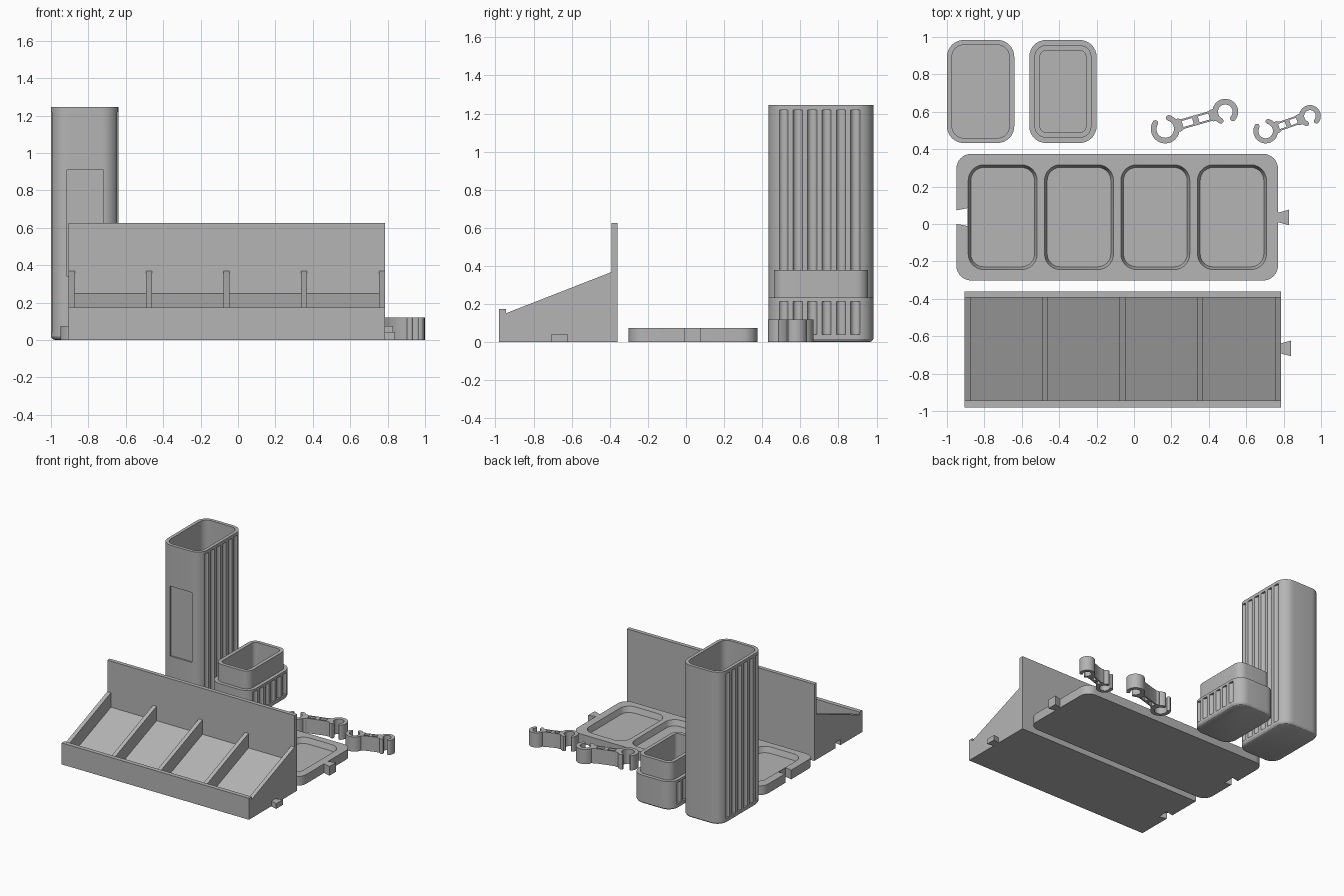
import bpy, bmesh, math
from mathutils import Matrix, Vector

if "Cube" in bpy.data.objects:
    bpy.data.objects.remove(bpy.data.objects["Cube"])

grey = bpy.data.materials.new("plain grey")
grey.diffuse_color = (0.46, 0.46, 0.46, 1)
grey.use_nodes = True
grey.node_tree.nodes["Principled BSDF"].inputs["Base Color"].default_value = grey.diffuse_color


def loft(name, rings):
    """Closed solid through equal-length rings of 3D points."""
    bm = bmesh.new()
    loops = [[bm.verts.new(p) for p in ring] for ring in rings]
    n = len(loops[0])
    for a, b in zip(loops, loops[1:]):
        for i in range(n):
            j = (i + 1) % n
            bm.faces.new((a[i], a[j], b[j], b[i]))
    bm.faces.new(loops[0][::-1])
    bm.faces.new(loops[-1])
    bmesh.ops.recalc_face_normals(bm, faces=bm.faces)
    me = bpy.data.meshes.new(name)
    bm.to_mesh(me)
    bm.free()
    me.materials.append(grey)
    ob = bpy.data.objects.new(name, me)
    bpy.context.collection.objects.link(ob)
    return ob


def prism(name, pts, z0, z1):
    return loft(name, [[(x, y, z) for x, y in pts] for z in (z0, z1)])


def box(name, x0, x1, y0, y1, z0, z1):
    return prism(name, [(x0, y0), (x1, y0), (x1, y1), (x0, y1)], z0, z1)


def side_prism(name, pts, x0, x1):
    """Extrude a (y, z) profile along x."""
    return loft(name, [[(x, y, z) for y, z in pts] for x in (x0, x1)])


def rounded(x0, x1, y0, y1, r, inset=0.0, seg=8):
    x0, x1, y0, y1 = x0 + inset, x1 - inset, y0 + inset, y1 - inset
    r = max(r - inset, 0.02)
    pts = []
    for k, (cx, cy) in enumerate([(x1 - r, y1 - r), (x0 + r, y1 - r),
                                  (x0 + r, y0 + r), (x1 - r, y0 + r)]):
        for i in range(seg + 1):
            a = (k + i / seg) * math.pi / 2
            pts.append((cx + r * math.cos(a), cy + r * math.sin(a)))
    return pts


def rounded_loft(name, rect, r, levels):
    """Loft of rounded rectangles given as (z, inset) levels."""
    return loft(name, [[(x, y, z) for x, y in rounded(*rect, r, i)] for z, i in levels])


def circle(cx, cy, r, n=20):
    return [(cx + r * math.cos(2 * math.pi * i / n), cy + r * math.sin(2 * math.pi * i / n))
            for i in range(n)]


def cut(ob, cutters):
    for c in cutters:
        m = ob.modifiers.new("cut", 'BOOLEAN')
        m.operation, m.solver, m.object = 'DIFFERENCE', 'EXACT', c
    bpy.context.view_layer.update()
    ev = ob.evaluated_get(bpy.context.evaluated_depsgraph_get())
    me = bpy.data.meshes.new_from_object(ev)
    ob.modifiers.clear()
    ob.data = me
    me.materials.clear()
    me.materials.append(grey)
    for c in cutters:
        bpy.data.objects.remove(c)


def grooves(x0, x1, z0, z1):
    """Six round flutes on both x sides."""
    return [prism("groove", circle(x, 0.70 + (i - 2.5) * 0.0755, 0.026), z0, z1)
            for x in (x0 - 0.009, x1 + 0.009) for i in range(6)]


def dovetail(name, x, y, depth, half_in, half_out, z0, z1):
    return prism(name, [(x, y - half_in), (x + depth, y - half_out),
                        (x + depth, y + half_out), (x, y + half_in)], z0, z1)


# Tall fluted container with a shallow label recess on the front
foot = [(0, 0.022), (0.006, 0.008), (0.018, 0)]
tall = (-1.0, -0.64, 0.433, 0.984)
body = rounded_loft("tall_container", tall, 0.09,
                    foot + [(1.245, 0), (1.245, 0.027), (0.04, 0.027)])
cut(body, grooves(-1.0, -0.64, 0.04, 1.22)
    + [box("recess", -0.915, -0.72, 0.40, 0.445, 0.34, 0.91)])

# Short fluted cup with a stepped neck
short = (-0.56, -0.20, 0.433, 0.984)
cup = rounded_loft("short_cup", short, 0.09,
                   foot + [(0.235, 0), (0.235, 0.028), (0.38, 0.028),
                           (0.38, 0.057), (0.04, 0.057)])
cut(cup, grooves(-0.56, -0.20, 0.04, 0.215))

# Flat tray with four pockets, a dovetail slot and a dovetail tab
tray = prism("tray", rounded(-0.95, 0.77, -0.302, 0.375, 0.08), 0, 0.075)
pockets = [rounded_loft("pocket", (x, x + 0.372, -0.245, 0.318), 0.085,
                        [(0.03, 0.016), (0.08, 0)])
           for x in (-0.888, -0.48, -0.072, 0.338)]
cut(tray, pockets + [dovetail("slot", -0.96, 0.037, 0.07, 0.034, 0.048, -0.1, 0.2)])
dovetail("tray_tab", 0.765, 0.035, 0.065, 0.024, 0.042, 0, 0.075)

# Sloped display rack: one base solid with lip, sloped floor and back wall
base = side_prism("rack_base", [(-0.98, 0), (-0.36, 0), (-0.36, 0.625), (-0.392, 0.625),
                                (-0.392, 0.25), (-0.945, 0.035), (-0.945, 0.175),
                                (-0.98, 0.175)], -0.905, 0.785)
cut(base, [dovetail("slot", -0.92, -0.665, 0.08, 0.028, 0.046, -0.1, 0.045)])
# Side walls and dividers
for name, x0, x1 in (("left_wall", -0.905, -0.872), ("divider", -0.492, -0.46),
                     ("divider", -0.078, -0.046), ("divider", 0.337, 0.369),
                     ("right_wall", 0.753, 0.785)):
    side_prism("rack_" + name, [(-0.945, 0.035), (-0.392, 0.25), (-0.392, 0.368),
                                (-0.945, 0.152)], x0, x1)
dovetail("rack_tab", 0.78, -0.665, 0.06, 0.026, 0.042, 0, 0.042)


def hook(cx, cy, ro, ri, opening, half_gap):
    """Outline of an open ring with rounded tips (angles in degrees)."""
    a0, a1 = math.radians(opening + half_gap), math.radians(opening + 360 - half_gap)
    rm, t, n = (ro + ri) / 2, (ro - ri) / 2, 28

    def arc(r, a, b, x, y, k):
        return [(x + r * math.cos(a + (b - a) * i / k), y + r * math.sin(a + (b - a) * i / k))
                for i in range(k + 1)]
    tip1 = arc(t, a1, a1 + math.pi, cx + rm * math.cos(a1), cy + rm * math.sin(a1), 6)
    tip0 = arc(t, a0 + math.pi, a0 + 2 * math.pi, cx + rm * math.cos(a0), cy + rm * math.sin(a0), 6)
    return arc(ro, a0, a1, cx, cy, n) + tip1[1:-1] + arc(ri, a1, a0, cx, cy, n) + tip0[1:-1]


# Double-ended clips: two hooks joined by a bar with two windows
def clip(name, x, y, angle, length, r1, r2, t, half, windows, wlen):
    place = Matrix.Translation((x, y, 0)) @ Matrix.Rotation(math.radians(angle), 4, 'Z')
    a, b = r1 - t * 0.6, length - r2 + t * 0.6
    f = 0.022
    outline = [(a, -half * 1.3), (a + f, -half * 1.3), (a + 1.6 * f, -half),
               (b - 1.6 * f, -half), (b - f, -half * 1.2), (b, -half * 1.2)]
    outline += [(px, -py) for px, py in reversed(outline)]
    bar = prism(name + "_bar", outline, 0, 0.12)
    cut(bar, [box("window", w - wlen / 2, w + wlen / 2, -half * 0.62, half * 0.62, -0.1, 0.3)
              for w in windows])
    for ob in (bar,
               prism(name + "_left_hook", hook(0, 0, r1, r1 - t, 95, 38), 0, 0.12),
               prism(name + "_right_hook", hook(length, 0, r2, r2 - t, -95, 38), 0, 0.12)):
        ob.data.transform(place)


clip("large_clip", 0.167, 0.508, 16, 0.334, 0.077, 0.069, 0.03, 0.027, (0.125, 0.215), 0.058)
clip("small_clip", 0.704, 0.497, 18.8, 0.25, 0.066, 0.058, 0.027, 0.024, (0.094, 0.157), 0.038)

# Smooth the rounded walls while keeping edges crisp
for ob in bpy.context.scene.objects:
    ob.select_set(True)
    bpy.context.view_layer.objects.active = ob
bpy.ops.object.shade_smooth_by_angle(angle=math.radians(30))
